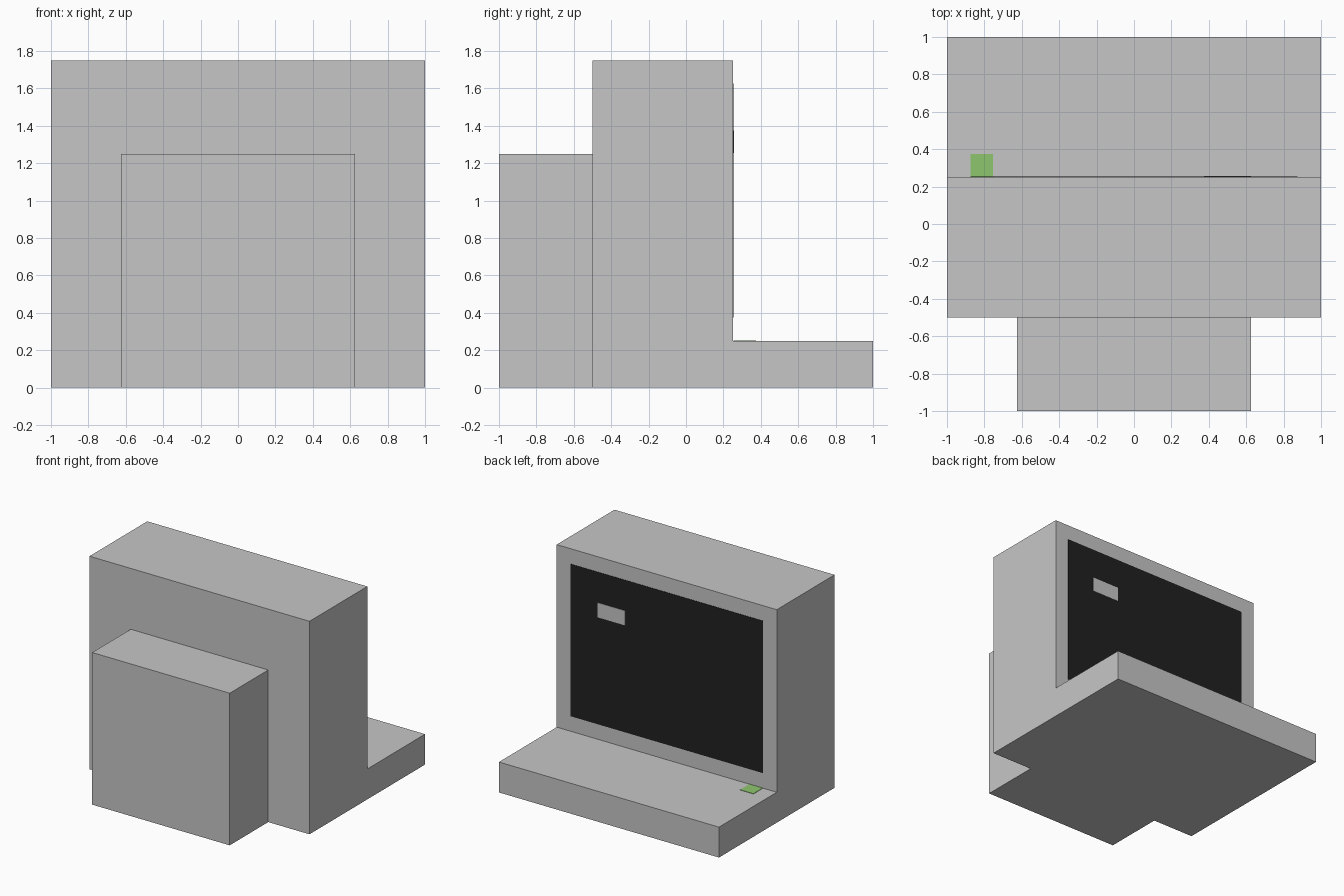
import bpy, bmesh

if "Cube" in bpy.data.objects:
    bpy.data.objects.remove(bpy.data.objects["Cube"])


def material(name, rgb):
    """Flat colour from 0-255 sRGB values, stored as linear."""
    lin = [((c / 255 + 0.055) / 1.055) ** 2.4 for c in rgb]
    m = bpy.data.materials.new(name)
    m.diffuse_color = (*lin, 1)
    m.use_nodes = True
    m.node_tree.nodes["Principled BSDF"].inputs["Base Color"].default_value = m.diffuse_color
    return m


grey = material("light_grey_plastic", (198, 198, 198))
black = material("screen_black", (32, 32, 32))
green = material("lamp_green", (142, 198, 110))


def extrude_profile(name, yz, x0, x1, mat):
    """Closed solid from a side profile (y, z) swept along x."""
    bm = bmesh.new()
    face = bm.faces.new([bm.verts.new((x0, y, z)) for y, z in yz])
    ext = bmesh.ops.extrude_face_region(bm, geom=[face], use_keep_orig=True)
    moved = [v for v in ext["geom"] if isinstance(v, bmesh.types.BMVert)]
    bmesh.ops.translate(bm, verts=moved, vec=(x1 - x0, 0, 0))
    bmesh.ops.recalc_face_normals(bm, faces=bm.faces)
    mesh = bpy.data.meshes.new(name)
    bm.to_mesh(mesh)
    bm.free()
    mesh.materials.append(mat)
    obj = bpy.data.objects.new(name, mesh)
    bpy.context.collection.objects.link(obj)
    return obj


def box(name, x, y, z, mat):
    yz = [(y[0], z[0]), (y[1], z[0]), (y[1], z[1]), (y[0], z[1])]
    return extrude_profile(name, yz, x[0], x[1], mat)


# Monitor and keyboard deck: one L-shaped casing
extrude_profile("casing", [(-0.5, 0), (1, 0), (1, 0.25), (0.25, 0.25),
                           (0.25, 1.75), (-0.5, 1.75)], -1, 1, grey)

# Narrower housing behind the screen
box("tube_housing", (-0.625, 0.625), (-1, -0.5), (0, 1.25), grey)

# Thin plates: screen, prompt block on it, and lamp on the deck
box("screen", (-0.875, 0.875), (0.25, 0.253), (0.375, 1.625), black)
box("screen_cursor", (0.375, 0.625), (0.253, 0.256), (1.255, 1.375), grey)
box("power_lamp", (-0.875, -0.755), (0.253, 0.375), (0.25, 0.253), green)
